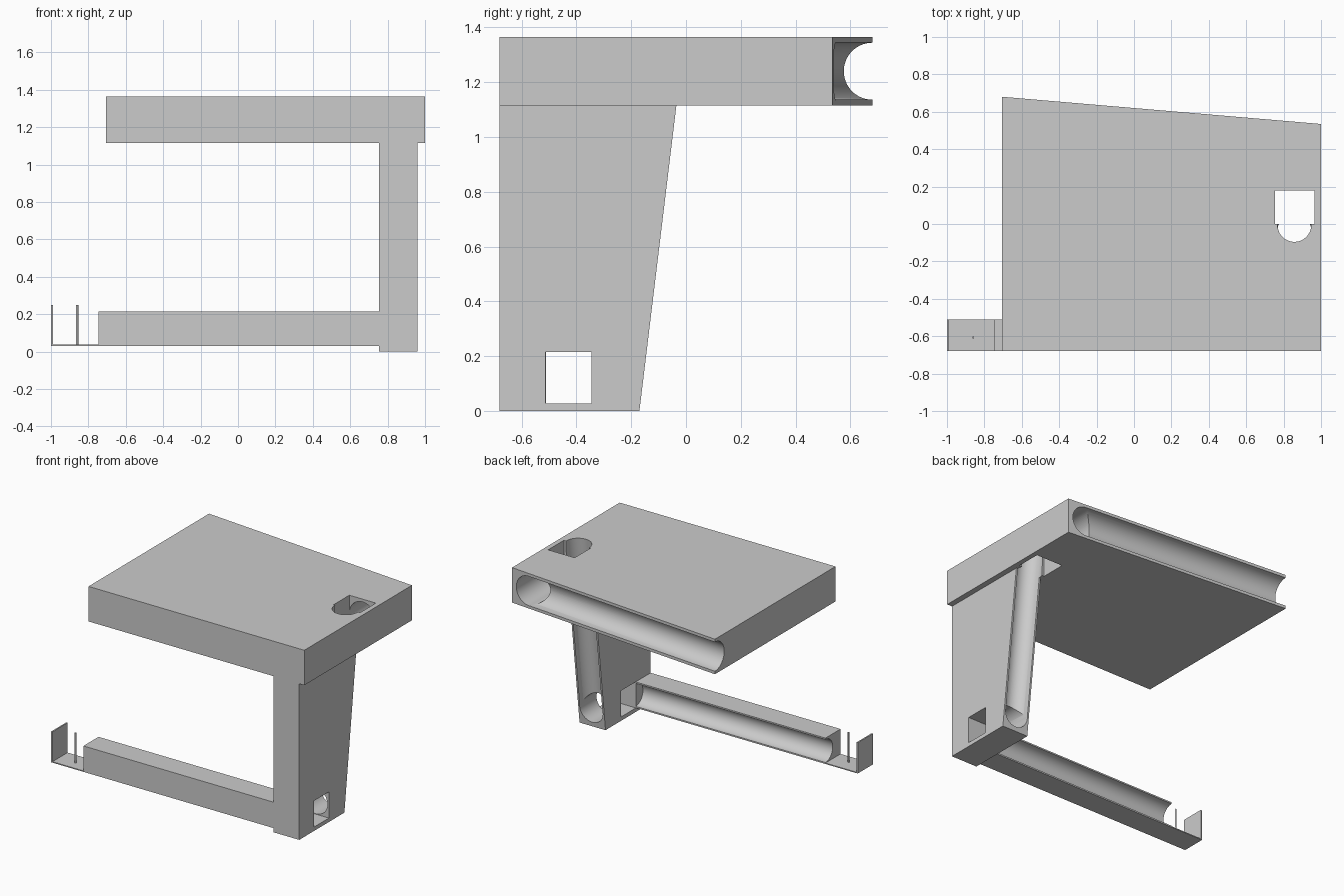
import bpy, bmesh
from mathutils import Vector

cube = bpy.data.objects.get("Cube")
if cube:
    bpy.data.objects.remove(cube, do_unlink=True)

grey = bpy.data.materials.new("light grey plastic")
grey.use_nodes = True
COLOUR = (0.6, 0.6, 0.6, 1)
grey.diffuse_color = COLOUR
grey.node_tree.nodes["Principled BSDF"].inputs["Base Color"].default_value = COLOUR


def to_object(name, bm):
    bmesh.ops.recalc_face_normals(bm, faces=bm.faces)
    mesh = bpy.data.meshes.new(name)
    bm.to_mesh(mesh)
    bm.free()
    mesh.materials.append(grey)
    obj = bpy.data.objects.new(name, mesh)
    bpy.context.collection.objects.link(obj)
    return obj


def prism(name, outline, offset):
    """Extrude a planar outline by an offset vector."""
    bm = bmesh.new()
    face = bm.faces.new([bm.verts.new(p) for p in outline])
    new = bmesh.ops.extrude_face_region(bm, geom=[face])["geom"]
    verts = [v for v in new if isinstance(v, bmesh.types.BMVert)]
    bmesh.ops.translate(bm, verts=verts, vec=offset)
    return to_object(name, bm)


def box(name, x0, x1, y0, y1, z0, z1):
    outline = [(x0, y0, z0), (x1, y0, z0), (x1, y1, z0), (x0, y1, z0)]
    return prism(name, outline, (0, 0, z1 - z0))


def rod(name, start, end, radius, sides=64):
    start, end = Vector(start), Vector(end)
    axis = end - start
    bm = bmesh.new()
    bmesh.ops.create_cone(bm, cap_ends=True, segments=sides, radius1=radius,
                          radius2=radius, depth=axis.length)
    turn = axis.to_track_quat("Z", "Y").to_matrix()
    bmesh.ops.rotate(bm, verts=bm.verts, matrix=turn)
    bmesh.ops.translate(bm, verts=bm.verts, vec=(start + end) / 2)
    return to_object(name, bm)


def cut(obj, cutters):
    bpy.ops.object.select_all(action="DESELECT")
    bpy.context.view_layer.objects.active = obj
    obj.select_set(True)
    for cutter in cutters:
        cutter.hide_render = True
        mod = obj.modifiers.new("cut", "BOOLEAN")
        mod.operation, mod.solver, mod.object = "DIFFERENCE", "EXACT", cutter
        bpy.ops.object.modifier_apply(modifier=mod.name)
    bpy.ops.object.shade_smooth_by_angle(angle=0.5)


FRONT = -0.68
POST_X0, POST_X1 = 0.755, 0.96
POST_MID = (POST_X0 + POST_X1) / 2
TOP0, TOP1 = 1.115, 1.365
ARM_BACK, ARM_Z0, ARM_Z1 = -0.51, 0.03, 0.215
ARM_MID = (ARM_Z0 + ARM_Z1) / 2
TOP_MID = (TOP0 + TOP1) / 2


def post_back(z):
    return -0.17 + 0.121 * z


def slab_back(x):
    return 0.62 - 0.0853 * x


# Solid parts
LEFT, RIGHT = -0.705, 1.0
slab = prism("top_slab", [(LEFT, FRONT, TOP0), (RIGHT, FRONT, TOP0),
                          (RIGHT, slab_back(RIGHT), TOP0),
                          (LEFT, slab_back(LEFT), TOP0)], (0, 0, TOP1 - TOP0))
post = prism("post", [(POST_X0, FRONT, 0), (POST_X0, post_back(0), 0),
                      (POST_X0, post_back(TOP0), TOP0), (POST_X0, FRONT, TOP0)],
             (POST_X1 - POST_X0, 0, 0))
arm = box("lower_arm", -0.745, POST_X0, FRONT, ARM_BACK, ARM_Z0, ARM_Z1)

# Cable channels running along the sloped back faces
post_groove = rod("post_groove_cutter", (POST_MID, post_back(ARM_MID), ARM_MID),
                  (POST_MID, post_back(1.6), 1.6), 0.09)
slab_groove = rod("slab_groove_cutter", (0.86, slab_back(0.86), TOP_MID),
                  (-0.9, slab_back(-0.9), TOP_MID), 0.104)
arm_groove = rod("arm_groove_cutter", (-0.9, ARM_BACK, ARM_MID),
                 (0.9, ARM_BACK, ARM_MID), 0.082)

# Passages joining the channels
slab_well = box("slab_well_cutter", 0.755, 0.965, 0, 0.178, 1.0, 1.5)
slab_bore = rod("slab_bore_cutter", (0.86, 0.1, TOP_MID), (0.86, 0.8, TOP_MID), 0.1045)
post_window = box("post_window_cutter", 0.6, 1.1, -0.513, -0.345, 0.028, ARM_Z1)
post_bore = rod("post_bore_cutter", (POST_MID, -0.42, ARM_MID), (POST_MID, 0.1, ARM_MID), 0.091)

cut(slab, [slab_well, post_groove, slab_bore, slab_groove])
cut(post, [post_window, post_bore, post_groove])
cut(arm, [arm_groove])
for cutter in [o for o in bpy.data.objects if o.name.endswith("_cutter")]:
    bpy.data.objects.remove(cutter, do_unlink=True)

# Thin tray, end stop and pin beyond the arm
box("end_tray", -1, -0.745, FRONT, ARM_BACK, ARM_Z0, 0.037)
box("end_stop", -1, -0.99, FRONT, ARM_BACK, 0.037, 0.25)
rod("pin", (-0.86, -0.607, 0.035), (-0.86, -0.607, 0.25), 0.006, 24)
